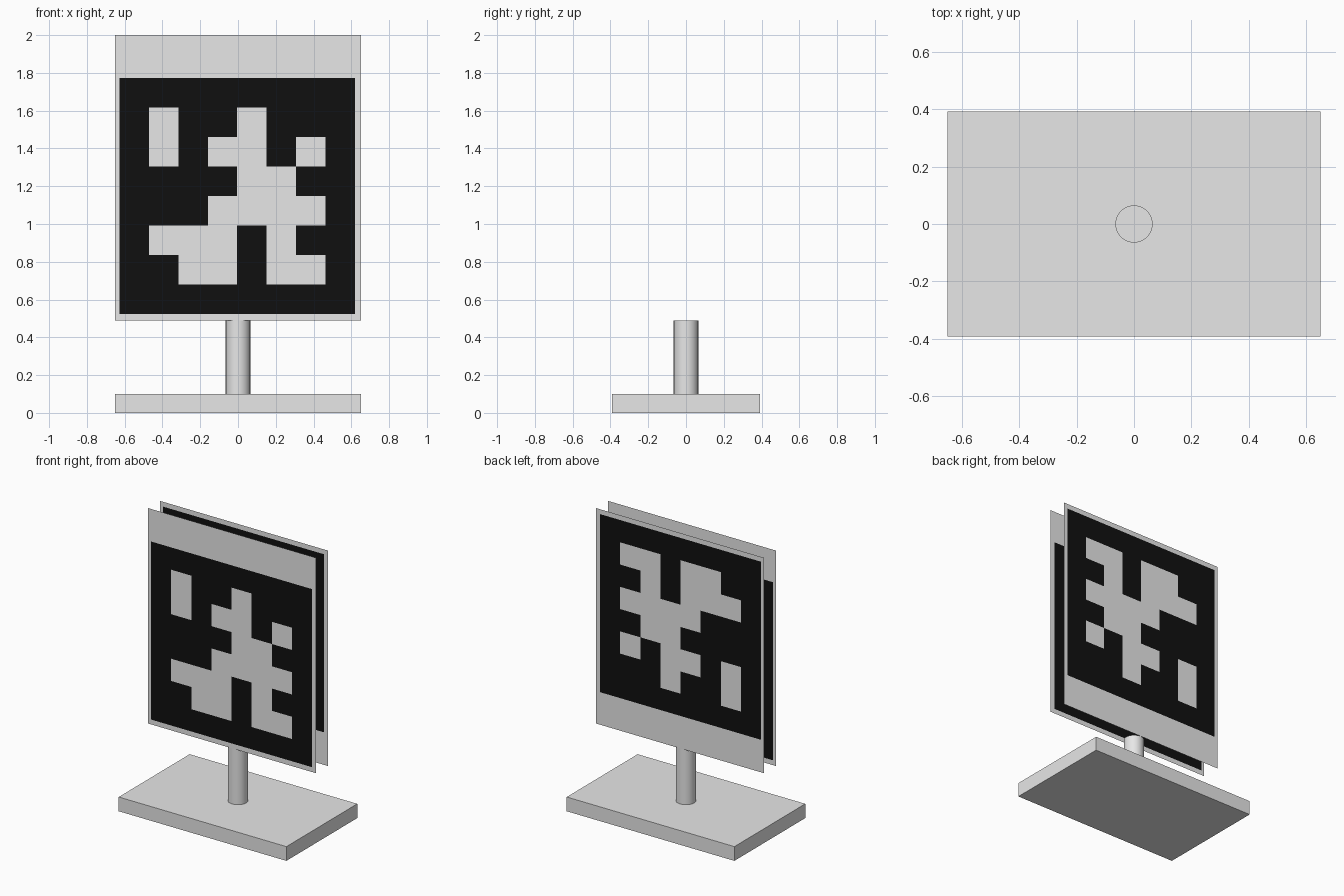
import bpy, bmesh, math

if "Cube" in bpy.data.objects:
    bpy.data.objects.remove(bpy.data.objects["Cube"])


def material(name, v):
    m = bpy.data.materials.new(name)
    m.diffuse_color = (v, v, v, 1)
    m.use_nodes = True
    m.node_tree.nodes["Principled BSDF"].inputs["Base Color"].default_value = m.diffuse_color
    return m


white = material("light_grey", 0.8)
black = material("black", 0.005)

# Base slab
bpy.ops.mesh.primitive_cube_add(size=1, location=(0, 0, 0.05))
base = bpy.context.object
base.name = "base"
base.scale = (1.3, 0.785, 0.1)
base.data.materials.append(white)

# Round post
bpy.ops.mesh.primitive_cylinder_add(vertices=48, radius=0.065, depth=0.39,
                                    location=(0, 0, 0.295))
post = bpy.context.object
post.name = "post"
post.data.materials.append(white)
bpy.ops.object.shade_smooth_by_angle(angle=math.radians(30))

# Thin sign sheets: a light margin around an 8x8 grid of black (#) and light cells
PATTERN = ["########",
           "#.##.###",
           "#.#..#.#",
           "####..##",
           "###....#",
           "#...#.##",
           "##..#..#",
           "########"]
MID = 1.245                                   # height of the sheet centre
xs = [-0.65] + [-0.628 + 0.156 * i for i in range(9)] + [0.65]
zs = [2.0 - MID] + [1.772 - 0.156 * i - MID for i in range(9)] + [0.49 - MID]


def sign(name, y, turn):
    bm = bmesh.new()
    grid = [[bm.verts.new((x, 0, z)) for x in xs] for z in zs]
    for r in range(10):
        for c in range(10):
            f = bm.faces.new((grid[r + 1][c], grid[r + 1][c + 1],
                              grid[r][c + 1], grid[r][c]))
            inside = 1 <= r <= 8 and 1 <= c <= 8
            f.material_index = int(inside and PATTERN[r - 1][c - 1] == "#")
    me = bpy.data.meshes.new(name)
    bm.to_mesh(me)
    bm.free()
    me.materials.append(white)
    me.materials.append(black)
    ob = bpy.data.objects.new(name, me)
    ob.location = (0, y, MID)
    ob.rotation_euler.x = turn
    bpy.context.collection.objects.link(ob)


# The back sheet is the front one turned over about the x axis
sign("front_sign", -0.066, 0)
sign("back_sign", 0.066, math.pi)
